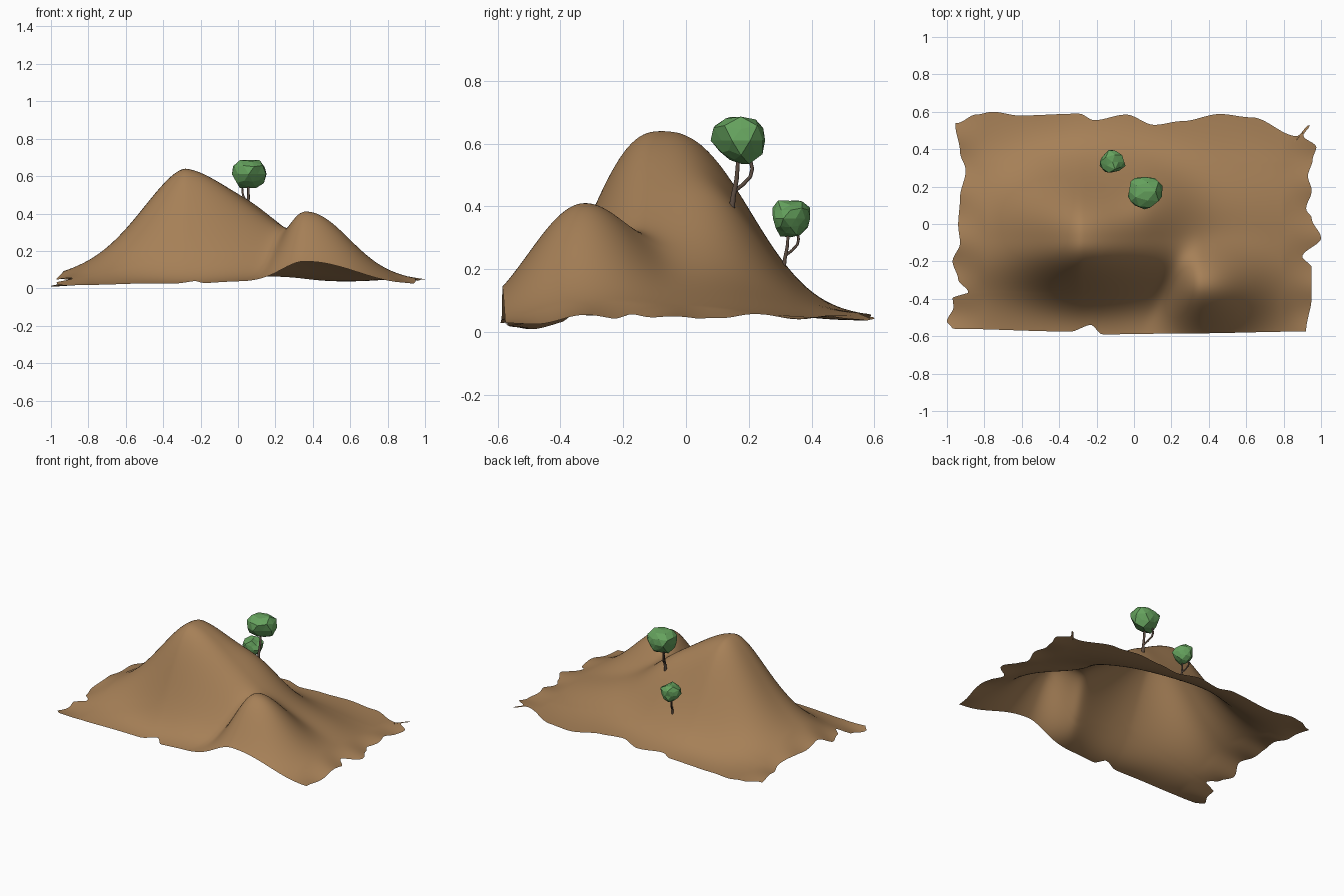
import bpy, bmesh, math, random
from mathutils import Vector

if "Cube" in bpy.data.objects:
    bpy.data.objects.remove(bpy.data.objects["Cube"])

random.seed(4)


def material(name, rgb):
    m = bpy.data.materials.new(name)
    m.diffuse_color = (*rgb, 1)
    m.use_nodes = True
    m.node_tree.nodes["Principled BSDF"].inputs["Base Color"].default_value = m.diffuse_color
    return m


EARTH = material("earth", (0.38, 0.215, 0.095))
BARK = material("bark", (0.11, 0.075, 0.055))
LEAF = material("leaf", (0.13, 0.36, 0.11))


def link(name, bm, mat):
    mesh = bpy.data.meshes.new(name)
    bm.to_mesh(mesh)
    bm.free()
    mesh.materials.append(mat)
    ob = bpy.data.objects.new(name, mesh)
    bpy.context.collection.objects.link(ob)
    return ob


def along(points, t):
    """Eased value at t between listed points."""
    if t <= points[0][0]:
        return points[0][1]
    for (a, p), (b, q) in zip(points, points[1:]):
        if t <= b:
            k = (t - a) / (b - a)
            return p + (q - p) * k * k * (3 - 2 * k)
    return points[-1][1]


def hill(x, y, cx, cy, h, left, right, front, back):
    """Rounded peak; each side is (reach, power)."""
    dx, dy = x - cx, y - cy
    sx, px = right if dx > 0 else left
    sy, py = back if dy > 0 else front
    return h * math.exp(-abs(dx / sx) ** px - abs(dy / sy) ** py)


def height(x, y):
    main = hill(x, y, -0.28, -0.08, 0.60, (0.375, 1.6), (0.62, 1.8), (0.28, 2.5), (0.36, 2.5))
    main += hill(x, y, 0.10, 0.15, 0.05, (0.15, 2), (0.2, 2), (0.15, 2), (0.15, 2))
    small = hill(x, y, 0.36, -0.33, 0.375, (0.18, 2), (0.34, 2), (0.245, 2), (0.26, 2))
    back = min(1, max(0, (y + 0.57) / 0.9))
    ground = 0.022 + 0.026 * back
    ground += 0.009 * math.sin(5.3 * x + 4.5) * math.cos(5 * y + 0.5) + 0.004 * math.sin(11 * x + 9 * y)
    rim = max(0, abs(x) - 0.8) / 0.2
    ground += rim * (0.012 * math.sin(23 * y + 3 * x) - 0.008)
    return max(0.0, ground + (main ** 3 + small ** 3) ** (1 / 3))


# ragged outline of the ground sheet
LEFT = [(-.57, -.97), (-.53, -1), (-.45, -.965), (-.4, -.97), (-.37, -.885), (-.3, -.94), (-.2, -.97),
        (-.1, -.93), (0, -.94), (.15, -.93), (.3, -.90), (.4, -.93), (.55, -.955)]
RIGHT = [(-.57, .92), (-.38, .95), (-.22, .95), (-.16, .90), (-.06, 1), (.05, .95), (.1, .92),
         (.2, .95), (.28, .93), (.37, .955), (.44, .975), (.5, .905), (.56, .94)]
FRONT = [(-.97, -.56), (-.33, -.575), (-.22, -.54), (-.16, -.59), (.3, -.585), (.92, -.575)]
BACK = [(-.95, .54), (-.85, .585), (-.76, .6), (-.62, .58), (-.3, .59), (-.22, .555), (-.05, .585),
        (.1, .53), (.25, .55), (.45, .588), (.62, .57), (.86, .47), (.93, .53)]

# hills: one open sheet
bm = bmesh.new()
NX, NY = 150, 92
rows = []
for j in range(NY + 1):
    v = j / NY
    row = []
    for i in range(NX + 1):
        u = i / NX
        yy, xx = -0.57 + 1.13 * v, -0.96 + 1.89 * u
        x0, x1 = along(LEFT, yy), along(RIGHT, yy)
        y0, y1 = along(FRONT, xx), along(BACK, xx)
        x, y = x0 + (x1 - x0) * u, y0 + (y1 - y0) * v
        row.append(bm.verts.new((x, y, height(x, y))))
    rows.append(row)
for a, b in zip(rows, rows[1:]):
    for i in range(NX):
        f = bm.faces.new((a[i], a[i + 1], b[i + 1], b[i]))
        f.smooth = True
link("hills", bm, EARTH)


def limb(name, points, radii):
    """Tapered branch through a few points."""
    cu = bpy.data.curves.new(name, "CURVE")
    cu.dimensions = "3D"
    cu.bevel_depth = 1
    cu.bevel_resolution = 1
    cu.use_fill_caps = True
    s = cu.splines.new("POLY")
    s.points.add(len(points) - 1)
    for sp, p, r in zip(s.points, points, radii):
        sp.co = (*p, 1)
        sp.radius = r
    cu.materials.append(BARK)
    ob = bpy.data.objects.new(name, cu)
    bpy.context.collection.objects.link(ob)
    bpy.ops.object.select_all(action="DESELECT")
    ob.select_set(True)
    bpy.context.view_layer.objects.active = ob
    bpy.ops.object.convert(target="MESH")


def tree(name, base, k):
    base = Vector(base)
    place = lambda pts: [base + Vector(p) * k for p in pts]
    limb(name + "_trunk", place([(0, -.004, -.02), (0, .004, .04), (.002, .014, .09), (.003, .022, .19)]),
         [k * r for r in (.012, .009, .008, .006)])
    limb(name + "_branch", place([(0, .008, .055), (-.012, .035, .075), (-.025, .058, .10),
                                  (-.03, .064, .125), (-.03, .052, .18)]),
         [k * r for r in (.007, .006, .006, .006, .005)])
    # faceted crown, widest above its middle
    crown = bmesh.new()
    bmesh.ops.create_icosphere(crown, subdivisions=2, radius=1)
    c = base + Vector((.004, .028, .215)) * k
    for w in crown.verts:
        d = w.co * random.uniform(0.84, 1.12)
        taper = 1 + 0.12 * w.co.z
        w.co = c + Vector((d.x * .093 * taper, d.y * .089 * taper, d.z * .082)) * k
    link(name + "_crown", crown, LEAF)


tree("large_tree", (0.053, 0.147, 0.395), 1.0)
tree("small_tree", (-0.118, 0.312, 0.205), 0.73)
